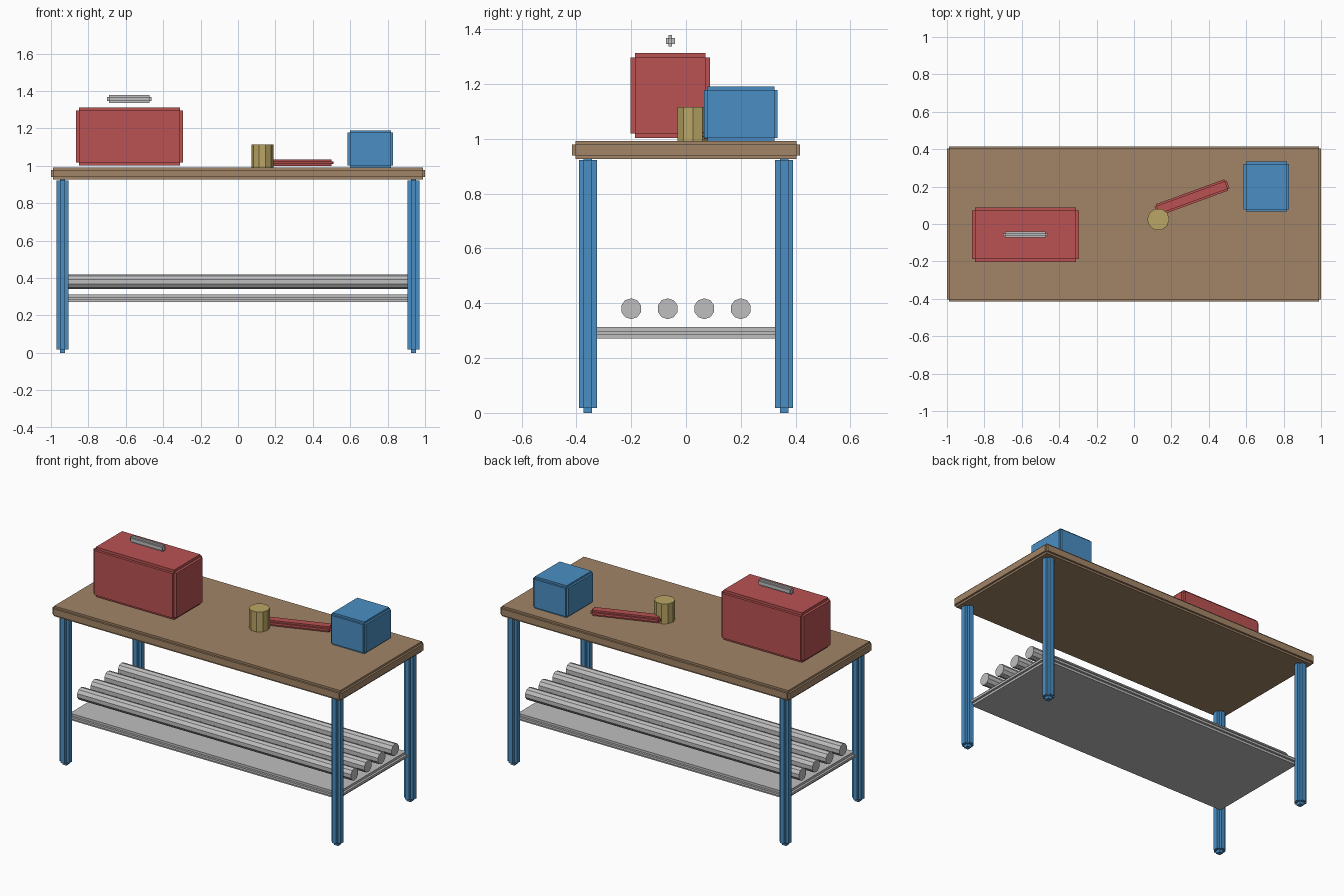
import bpy, bmesh, math
from mathutils import Matrix, Vector

if "Cube" in bpy.data.objects:
    bpy.data.objects.remove(bpy.data.objects["Cube"])


def material(name, rgb):
    m = bpy.data.materials.new(name)
    m.use_nodes = True
    color = (*rgb, 1.0)
    m.diffuse_color = color
    m.node_tree.nodes["Principled BSDF"].inputs["Base Color"].default_value = color
    return m


red = material("red", (0.49, 0.085, 0.085))
blue = material("blue", (0.07, 0.275, 0.55))
wood = material("wood", (0.365, 0.235, 0.135))
steel = material("steel", (0.52, 0.52, 0.53))
brass = material("brass", (0.49, 0.38, 0.13))


def add_object(name, bm, mat):
    mesh = bpy.data.meshes.new(name)
    bm.to_mesh(mesh)
    bm.free()
    mesh.materials.append(mat)
    obj = bpy.data.objects.new(name, mesh)
    bpy.context.collection.objects.link(obj)
    return obj


def stepped_box(name, center, size, step, mat, turn=0.0):
    """Box with a small square step along every edge."""
    bm = bmesh.new()
    core = [s - 2 * step for s in size]
    bmesh.ops.create_cube(bm, size=1.0, matrix=Matrix.Diagonal((*core, 1.0)))
    normals = [f.normal.copy() for f in bm.faces]
    raised = bmesh.ops.extrude_discrete_faces(bm, faces=bm.faces[:])["faces"]
    for face in raised:
        face.normal_update()
        offset = face.normal * step
        bmesh.ops.translate(bm, verts=face.verts[:], vec=offset)
    bmesh.ops.recalc_face_normals(bm, faces=bm.faces[:])
    obj = add_object(name, bm, mat)
    obj.location = center
    obj.rotation_euler.z = turn
    return obj


def cylinder(name, center, radius, length, mat, rotation=(0, 0, 0)):
    bm = bmesh.new()
    bmesh.ops.create_cone(bm, cap_ends=True, segments=10, radius1=radius,
                          radius2=radius, depth=length)
    # turn so that a corner lies on the y axis
    bmesh.ops.rotate(bm, verts=bm.verts[:], cent=Vector(),
                     matrix=Matrix.Rotation(math.pi / 2, 3, "Z"))
    obj = add_object(name, bm, mat)
    obj.location = center
    obj.rotation_euler = rotation
    return obj


# Bench frame
stepped_box("bench_top", (0, 0, 0.959), (2.0, 0.83, 0.064), 0.012, wood)
for x, side in ((-1, "right"), (1, "left")):
    for y, end in ((-1, "front"), (1, "back")):
        stepped_box(f"{end}_{side}_leg", (x * 0.938, y * 0.358, 0.47),
                    (0.064, 0.066, 0.94), 0.018, blue)
stepped_box("lower_shelf", (0, 0, 0.292), (1.88, 0.70, 0.042), 0.014, steel)

# Rods lying above the shelf
for i in range(4):
    cylinder(f"rod_{i + 1}", (0, -0.2 + i * 0.4 / 3, 0.38), 0.038, 1.89, steel,
             (0, math.pi / 2, 0))

# Toolbox and its handle
stepped_box("toolbox", (-0.581, -0.057, 1.158), (0.572, 0.29, 0.31), 0.016, red)
stepped_box("toolbox_handle", (-0.582, -0.057, 1.357), (0.237, 0.032, 0.042), 0.01, steel)

# Loose items on the bench
cylinder("cup", (0.13, 0.025, 1.051), 0.059, 0.128, brass)
stepped_box("hand_tool", (0.31, 0.142, 1.016), (0.41, 0.064, 0.034), 0.01, red,
            math.radians(20))
stepped_box("parts_bin", (0.708, 0.2, 1.09), (0.243, 0.268, 0.2), 0.012, blue)
